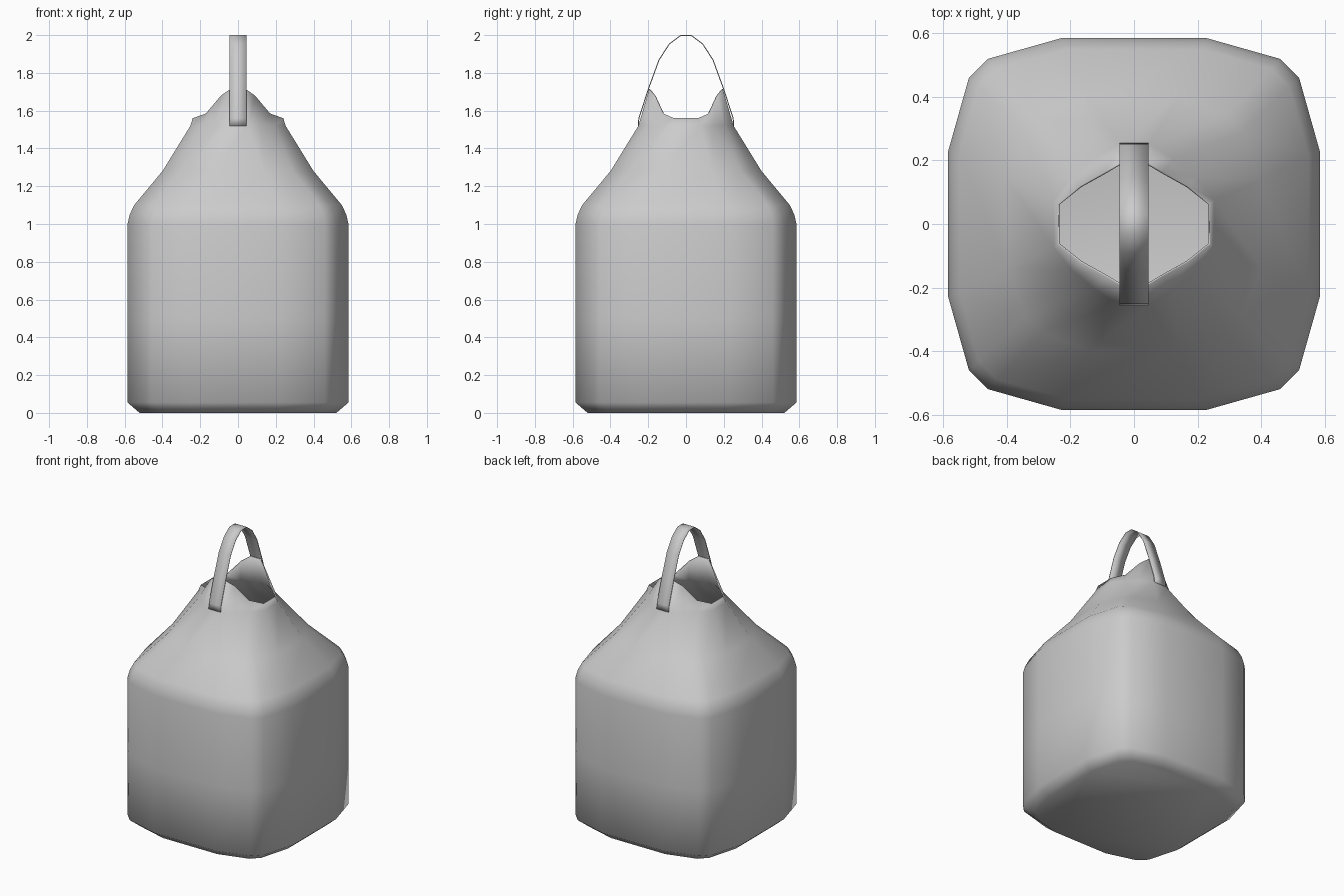
import bpy, bmesh, math

cube = bpy.data.objects.get("Cube")
if cube:
    bpy.data.objects.remove(cube, do_unlink=True)

grey = bpy.data.materials.new("light_grey")
grey.use_nodes = True
colour = (0.6, 0.6, 0.6, 1)
grey.diffuse_color = colour
grey.node_tree.nodes["Principled BSDF"].inputs["Base Color"].default_value = colour


def finish(name, bm, thickness, angle):
    """Turn a bmesh sheet into a thin, smooth shaded object."""
    mesh = bpy.data.meshes.new(name)
    bm.to_mesh(mesh)
    bm.free()
    obj = bpy.data.objects.new(name, mesh)
    bpy.context.collection.objects.link(obj)
    mesh.materials.append(grey)
    solid = obj.modifiers.new("thickness", "SOLIDIFY")
    solid.thickness = thickness
    solid.offset = -1
    bpy.ops.object.select_all(action="DESELECT")
    obj.select_set(True)
    bpy.context.view_layer.objects.active = obj
    bpy.ops.object.shade_smooth_by_angle(angle=math.radians(angle))
    return obj


def full_ring(quarter):
    """Mirror a quarter outline into a closed counter-clockwise ring."""
    half = quarter + [(-x, y, z) for x, y, z in reversed(quarter)]
    return half + [(-x, -y, z) for x, y, z in half]


# Quarter outlines, from the side (+x) round to the back (+y)
box = [(0.585, 0.23), (0.52, 0.46), (0.46, 0.52), (0.23, 0.585)]
shoulder = [(0.40, 0.14), (0.34, 0.29), (0.29, 0.34), (0.14, 0.40)]
neck = [(0.252, 0.075), (0.195, 0.145), (0.125, 0.205), (0.05, 0.252)]
mouth = [(0.24, 0.063, 1.56), (0.17, 0.12, 1.585),
         (0.09, 0.165, 1.68), (0.04, 0.195, 1.715)]


def level(outline, z, scale=1):
    return [(x * scale, y * scale, z) for x, y in outline]


quarters = [level(box, 0, 0.89), level(box, 0.055), level(box, 0.5),
            level(box, 1.0), level(box, 1.05, 0.98), level(box, 1.1, 0.94),
            level(shoulder, 1.28), level(neck, 1.52), mouth]

# Bag: stacked rings with a closed base and an open, curved mouth
bm = bmesh.new()
rings = [[bm.verts.new(p) for p in full_ring(q)] for q in quarters]
for low, high in zip(rings, rings[1:]):
    for i in range(len(low)):
        j = (i + 1) % len(low)
        bm.faces.new((low[i], low[j], high[j], high[i]))
bm.faces.new(list(reversed(rings[0])))
finish("bag", bm, 0.006, 70)

# Handle: a flat strap arching from front to back
arc = [(0.255, 1.52), (0.252, 1.56), (0.2, 1.72), (0.145, 1.87),
       (0.09, 1.955), (0.03, 2.0)]
path = [(-y, z) for y, z in arc] + list(reversed(arc))
bm = bmesh.new()
pairs = [[bm.verts.new((x, y, z)) for x in (-0.045, 0.045)] for y, z in path]
for (a, b), (c, d) in zip(pairs, pairs[1:]):
    bm.faces.new((a, b, d, c))
finish("handle", bm, 0.005, 40)
